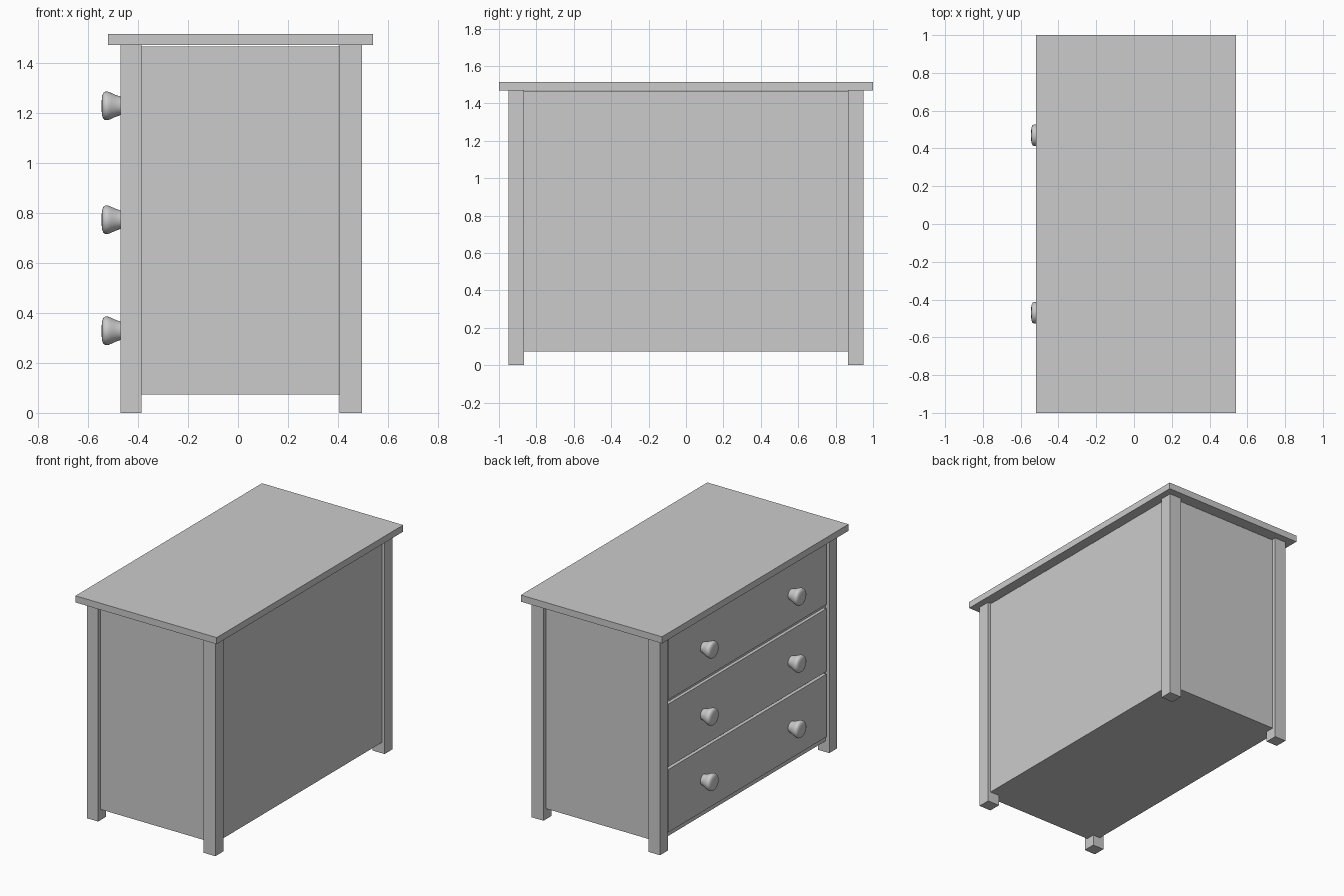
import bpy, bmesh, math
from mathutils import Matrix

if "Cube" in bpy.data.objects:
    bpy.data.objects.remove(bpy.data.objects["Cube"])


def box(name, x, y, z):
    """Box from (min, max) ranges on each axis."""
    bm = bmesh.new()
    bmesh.ops.create_cube(bm, size=1)
    for v in bm.verts:
        v.co = [r[0] if c < 0 else r[1] for c, r in zip(v.co, (x, y, z))]
    me = bpy.data.meshes.new(name)
    bm.to_mesh(me)
    bm.free()
    ob = bpy.data.objects.new(name, me)
    bpy.context.collection.objects.link(ob)
    return ob


def knob(name, y, z):
    """Turned knob, lathed around the x axis; profile is (x, radius)."""
    profile = [(-0.44, 0.034), (-0.47, 0.037), (-0.49, 0.044), (-0.507, 0.052),
               (-0.52, 0.057), (-0.53, 0.057), (-0.538, 0.052),
               (-0.543, 0.04), (-0.545, 0.02), (-0.545, 0)]
    bm = bmesh.new()
    verts = [bm.verts.new((x, r, 0)) for x, r in profile]
    edges = [bm.edges.new(p) for p in zip(verts, verts[1:])]
    bmesh.ops.spin(bm, geom=verts + edges, cent=(0, 0, 0), axis=(1, 0, 0),
                   angle=2 * math.pi, steps=32)
    bmesh.ops.remove_doubles(bm, verts=bm.verts, dist=1e-4)
    bmesh.ops.recalc_face_normals(bm, faces=bm.faces)
    bmesh.ops.transform(bm, matrix=Matrix.Translation((0, y, z)), verts=bm.verts)
    for f in bm.faces:
        f.smooth = True
    me = bpy.data.meshes.new(name)
    bm.to_mesh(me)
    bm.free()
    ob = bpy.data.objects.new(name, me)
    bpy.context.collection.objects.link(ob)


# Overhanging top and main carcass
box("top_board", (-0.52, 0.54), (-1, 1), (1.47, 1.515))
box("carcass", (-0.44, 0.475), (-0.925, 0.925), (0.073, 1.465))

# Four corner legs
for side, y in (("right", (-0.95, -0.865)), ("left", (0.865, 0.95))):
    box(f"drawer_side_leg_{side}", (-0.47, -0.385), y, (0, 1.47))
    box(f"back_leg_{side}", (0.405, 0.495), y, (0, 1.47))

# Three drawer fronts on the -x side, each with two knobs
for i, z in enumerate((0.328, 0.772, 1.227), 1):
    box(f"drawer_front_{i}", (-0.462, -0.43), (-0.845, 0.845), (z - 0.213, z + 0.213))
    for side, y in (("right", -0.47), ("left", 0.47)):
        knob(f"drawer_knob_{i}_{side}", y, z)
